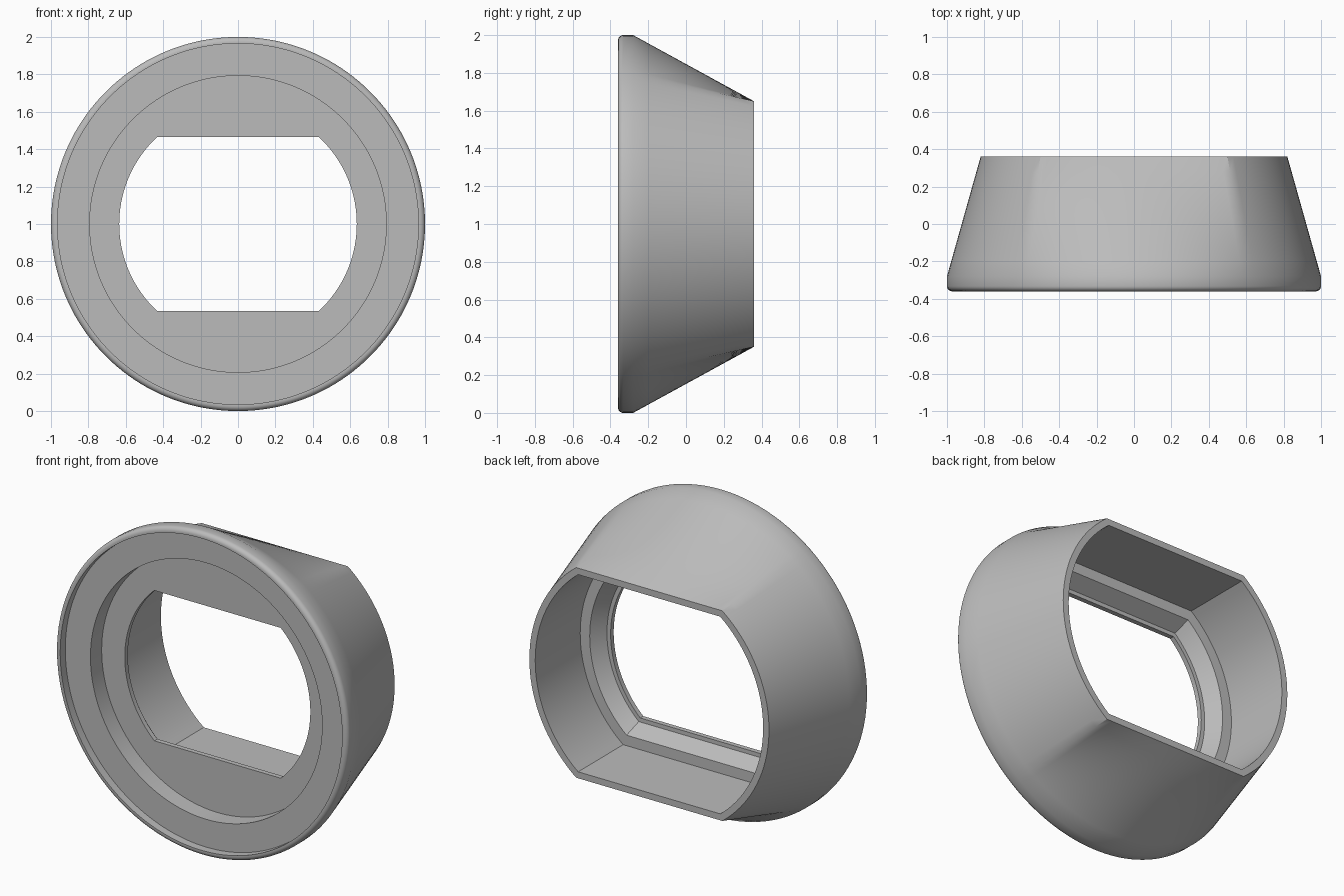
import bpy, bmesh
from math import asin, sin, cos, pi, radians
from mathutils import Vector

if "Cube" in bpy.data.objects:
    bpy.data.objects.remove(bpy.data.objects["Cube"], do_unlink=True)

STEPS = 36          # points on each side arc and each flat
CORNER = asin(0.65 / 0.82)


def ring(y, r, h=None):
    """Circle of radius r, cut flat at height +-h when h is given."""
    c = asin(h / r) if h else CORNER
    pts = []
    for start, end, flat in ((-c, c, False), (c, pi - c, True),
                             (pi - c, pi + c, False), (pi + c, 2 * pi - c, True)):
        for i in range(STEPS):
            a = start + (end - start) * i / STEPS
            d = h / abs(sin(a)) if flat and h else r
            pts.append(Vector((d * cos(a), y, 1 + d * sin(a))))
    return pts


def loft(first, last, count):
    """Rings running straight from first up to, but not including, last."""
    return [[p.lerp(q, i / count) for p, q in zip(first, last)] for i in range(count)]


def fillet(y, r, rad, count=6):
    """Quarter round from the outer wall onto the front of the rim."""
    return [ring(y + rad - rad * sin(t), r - rad + rad * cos(t))
            for t in (i * pi / 2 / count for i in range(count + 1))]


# Outer shell: round front lip blending to the flat-sided back
rings = loft(ring(0.36, 0.82, 0.65), ring(-0.28, 1.0), 8)
rings.append(ring(-0.28, 1.0))
rings += fillet(-0.36, 1.0, 0.028)

# Front rim, recessed face and round counterbore
rings += [ring(-0.36, 0.965), ring(-0.31, 0.965),
          ring(-0.31, 0.793), ring(-0.20, 0.793)]

# Flat-sided hole, stepped seat and rear cavity
rings += [ring(-0.20, 0.635, 0.465), ring(-0.17, 0.635, 0.465),
          ring(-0.17, 0.66, 0.49), ring(-0.08, 0.715, 0.545),
          ring(-0.08, 0.78, 0.61), ring(0.36, 0.78, 0.61)]

# Skin the closed chain of rings
bm = bmesh.new()
loops = [[bm.verts.new(p) for p in pts] for pts in rings]
for k, a in enumerate(loops):
    b = loops[(k + 1) % len(loops)]
    for i in range(len(a)):
        j = (i + 1) % len(a)
        bm.faces.new((a[i], a[j], b[j], b[i]))
bmesh.ops.recalc_face_normals(bm, faces=bm.faces)
mesh = bpy.data.meshes.new("bezel_hood")
bm.to_mesh(mesh)
bm.free()
hood = bpy.data.objects.new("bezel_hood", mesh)
bpy.context.collection.objects.link(hood)

# Plain grey material
grey = bpy.data.materials.new("light_grey")
grey.use_nodes = True
colour = (0.5, 0.5, 0.5, 1.0)
grey.diffuse_color = colour
grey.node_tree.nodes["Principled BSDF"].inputs["Base Color"].default_value = colour
mesh.materials.append(grey)

# Smooth curves with crisp edges
bpy.ops.object.select_all(action="DESELECT")
hood.select_set(True)
bpy.context.view_layer.objects.active = hood
bpy.ops.object.shade_smooth_by_angle(angle=radians(32))
